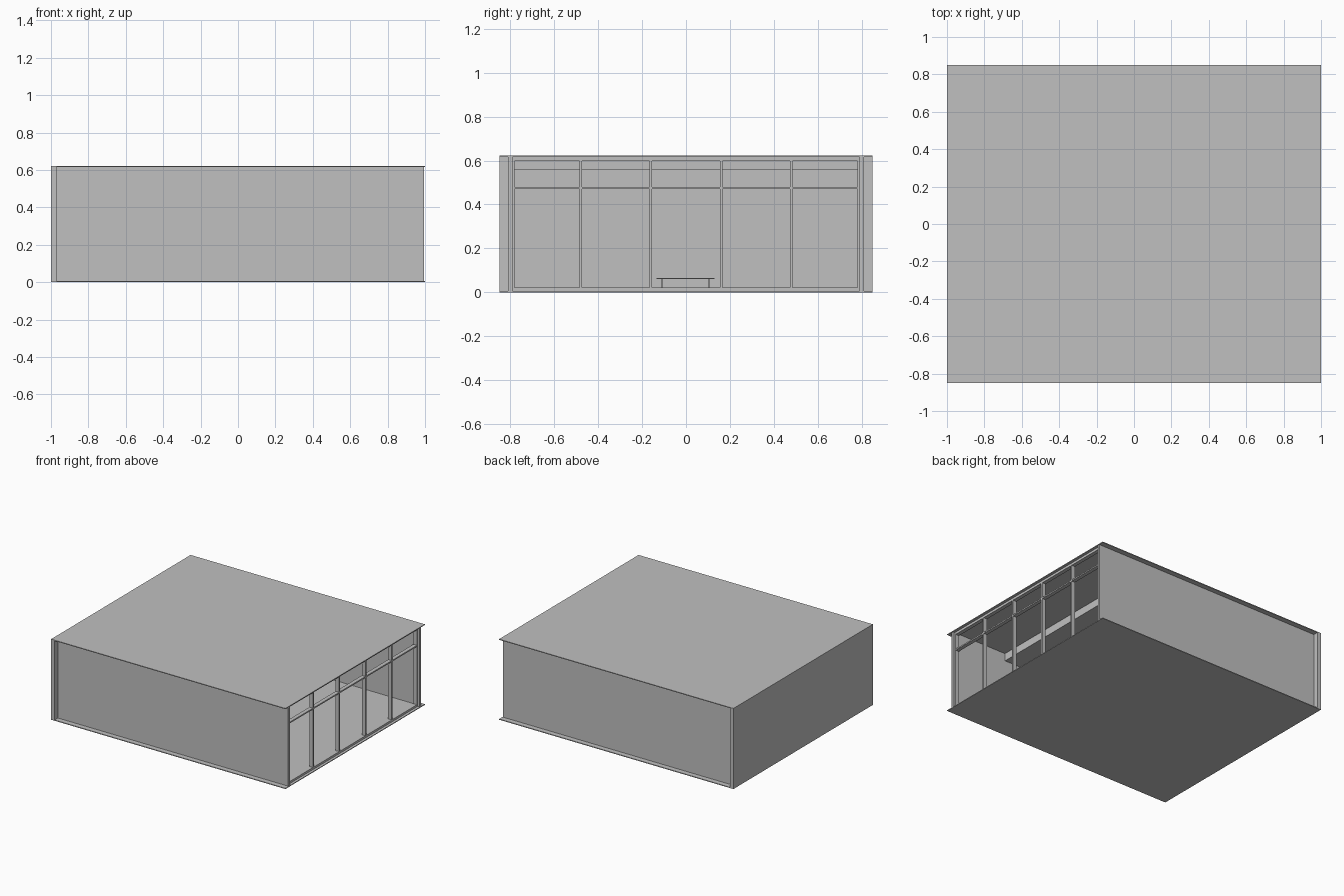
import bpy

if "Cube" in bpy.data.objects:
    bpy.data.objects.remove(bpy.data.objects["Cube"])

# one plain material for the whole pavilion
mat = bpy.data.materials.new("light grey")
mat.diffuse_color = (0.53, 0.53, 0.53, 1)
mat.use_nodes = True
mat.node_tree.nodes["Principled BSDF"].inputs["Base Color"].default_value = mat.diffuse_color


def box(name, x0, x1, y0, y1, z0, z1):
    """Axis-aligned box given by its limits."""
    bpy.ops.mesh.primitive_cube_add(
        size=1, location=((x0 + x1) / 2, (y0 + y1) / 2, (z0 + z1) / 2))
    ob = bpy.context.object
    ob.name = name
    ob.scale = (x1 - x0, y1 - y0, z1 - z0)
    bpy.ops.object.transform_apply(location=False, rotation=False, scale=True)
    ob.data.materials.append(mat)
    return ob


H = 0.622          # overall height
TOP = H - 0.006    # underside of roof plate

# base and roof plates, overhanging the walls
box("base_plate", -1, 1, -0.85, 0.85, 0, 0.006)
box("roof_plate", -1, 1, -0.85, 0.85, TOP, H)

# closed left wall, full width so its ends show past the long walls
box("left_wall", -1, -0.97, -0.85, 0.85, 0.006, TOP)

# long front and back walls
for name, s in (("front_wall", -1), ("back_wall", 1)):
    y0, y1 = sorted((s * 0.79, s * 0.81))
    box(name, -0.97, 0.995, y0, y1, 0.006, TOP)

# raised interior floor and stepped ceiling
box("interior_floor", -0.97, 0.95, -0.79, 0.79, 0.006, 0.018)
box("dropped_ceiling", -0.97, 0.52, -0.79, 0.79, 0.558, TOP)

# glazing frame on the open right side
X0, X1 = 0.95, 0.98
box("frame_sill", X0, X1, -0.79, 0.79, 0.006, 0.022)
box("frame_header", X0, X1, -0.79, 0.79, 0.598, TOP)
box("frame_transom", X0, X1, -0.79, 0.79, 0.47, 0.48)
for i in range(4):
    y = -0.48 + i * 0.32
    box("frame_mullion", X0, X1, y - 0.006, y + 0.006, 0.022, 0.598)
for s in (-1, 1):
    y0, y1 = sorted((s * 0.782, s * 0.79))
    box("frame_jamb", X0, X1, y0, y1, 0.022, 0.598)

# low table inside
box("table_top", -0.25, 0.25, -0.135, 0.13, 0.06, 0.066)
for y in (-0.11, 0.103):
    for x in (-0.22, 0.214):
        box("table_leg", x, x + 0.006, y - 0.003, y + 0.003, 0.018, 0.06)
